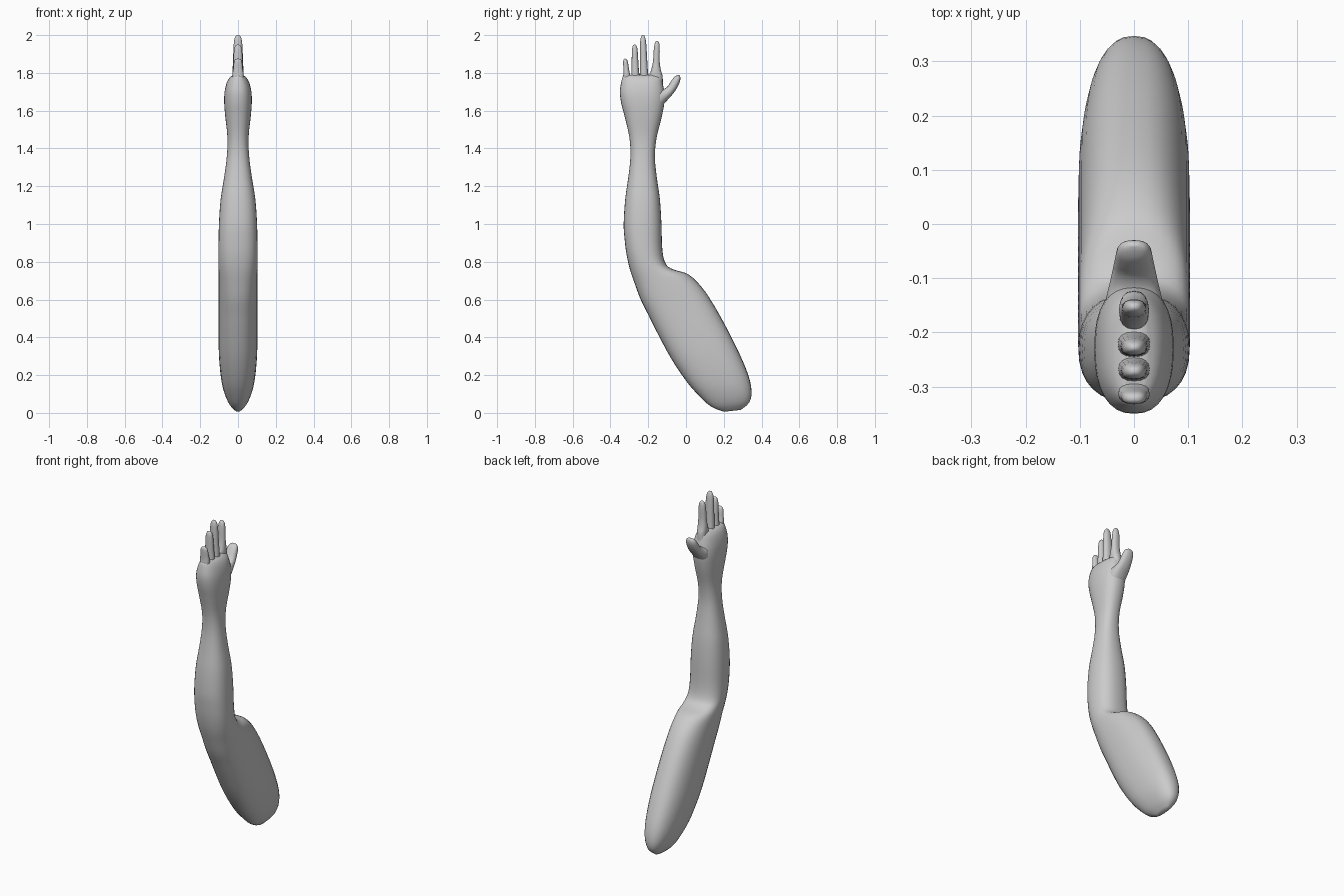
import bpy, bmesh, math
from mathutils import Vector

skin = bpy.data.materials.new("plain grey")
skin.diffuse_color = (0.6, 0.6, 0.6, 1)


def catmull(a, b, c, d, t):
    return [0.5 * (2 * q + (r - p) * t + (2 * p - 5 * q + 4 * r - s) * t * t
                   + (3 * q - p - 3 * r + s) * t ** 3) for p, q, r, s in zip(a, b, c, d)]


def loft(name, rings, sides=32, steps=3, power=2.4):
    """Each ring: front y, z, back y, z, half width in x."""
    n = len(rings)
    dense = []
    for i in range(n - 1):
        four = [rings[max(0, min(n - 1, i + k))] for k in (-1, 0, 1, 2)]
        dense += [catmull(*four, s / steps) for s in range(steps)]
    dense.append(rings[-1])
    bm = bmesh.new()
    loops = []
    for y1, z1, y2, z2, w in dense:
        mid = Vector((0, (y1 + y2) / 2, (z1 + z2) / 2))
        half = Vector((0, (y2 - y1) / 2, (z2 - z1) / 2))
        loop = []
        for k in range(sides):
            a = 2 * math.pi * k / sides
            c, s = math.cos(a), math.sin(a)
            cx = math.copysign(abs(c) ** (2 / power), c)
            sx = math.copysign(abs(s) ** (2 / power), s)
            loop.append(bm.verts.new(mid + half * sx + Vector((w * cx, 0, 0))))
        loops.append(loop)
    for a, b in zip(loops, loops[1:]):
        for k in range(sides):
            j = (k + 1) % sides
            bm.faces.new((a[k], a[j], b[j], b[k]))
    bm.faces.new(loops[0][::-1])
    bm.faces.new(loops[-1])
    bmesh.ops.recalc_face_normals(bm, faces=bm.faces)
    mesh = bpy.data.meshes.new(name)
    bm.to_mesh(mesh)
    bm.free()
    mesh.materials.append(skin)
    ob = bpy.data.objects.new(name, mesh)
    bpy.context.collection.objects.link(ob)
    bpy.context.view_layer.objects.active = ob
    ob.select_set(True)
    bpy.ops.object.shade_smooth_by_angle(angle=math.radians(60))
    ob.select_set(False)
    return ob


# Upper arm, elbow, forearm and palm in one sweep
loft("arm_and_palm", [
    (0.20, 0.006, 0.29, 0.016, 0.012),
    (0.13, 0.035, 0.335, 0.055, 0.045),
    (0.06, 0.10, 0.347, 0.115, 0.073),
    (0.00, 0.17, 0.33, 0.20, 0.09),
    (-0.08, 0.29, 0.28, 0.32, 0.101),
    (-0.15, 0.42, 0.215, 0.45, 0.103),
    (-0.20, 0.52, 0.145, 0.575, 0.103),
    (-0.24, 0.60, 0.08, 0.67, 0.103),
    (-0.27, 0.68, 0.01, 0.735, 0.103),
    (-0.297, 0.76, -0.06, 0.757, 0.103),
    (-0.315, 0.84, -0.105, 0.785, 0.103),
    (-0.325, 0.92, -0.125, 0.86, 0.103),
    (-0.33, 1.00, -0.13, 1.00, 0.101),
    (-0.322, 1.13, -0.138, 1.13, 0.092),
    (-0.305, 1.25, -0.155, 1.25, 0.073),
    (-0.294, 1.36, -0.165, 1.36, 0.059),
    (-0.30, 1.46, -0.155, 1.46, 0.056),
    (-0.325, 1.57, -0.13, 1.56, 0.067),
    (-0.343, 1.64, -0.115, 1.64, 0.073),
    (-0.35, 1.70, -0.115, 1.70, 0.071),
    (-0.343, 1.75, -0.125, 1.75, 0.059),
    (-0.335, 1.78, -0.13, 1.775, 0.042),
    (-0.325, 1.79, -0.14, 1.79, 0.022)])

# Fingers: base y, tip y, tip z, half depth, half width, root flare
fingers = {
    "little_finger": (-0.313, -0.322, 1.875, 0.014, 0.024, 1.4),
    "ring_finger": (-0.268, -0.272, 1.95, 0.017, 0.024, 1.3),
    "middle_finger": (-0.222, -0.228, 2.00, 0.018, 0.025, 1.3),
    "index_finger": (-0.160, -0.153, 1.97, 0.017, 0.023, 2.1),
}
for name, (yb, yt, top, d, w, flare) in fingers.items():
    rings = []
    for t, k in ((-0.25, flare * 1.1), (0, flare), (0.15, 1 + (flare - 1) * 0.5),
                 (0.4, 1.05), (0.7, 0.95), (0.88, 0.8), (0.97, 0.5), (1, 0.15)):
        y, z = yb + (yt - yb) * t, 1.785 + (top - 1.785) * t
        kx = min(k, 1.2)
        rings.append((y - d * k, z, y + d * k, z, w * kx))
    loft(name, rings, sides=16)

# Thumb, leaning away from the palm
loft("thumb", [
    (-0.22, 1.66, -0.17, 1.57, 0.05),
    (-0.165, 1.71, -0.125, 1.625, 0.052),
    (-0.125, 1.712, -0.095, 1.66, 0.045),
    (-0.098, 1.728, -0.068, 1.69, 0.039),
    (-0.082, 1.752, -0.046, 1.723, 0.035),
    (-0.066, 1.774, -0.032, 1.755, 0.031),
    (-0.05, 1.786, -0.03, 1.776, 0.022),
    (-0.040, 1.790, -0.033, 1.786, 0.008)], sides=20)
